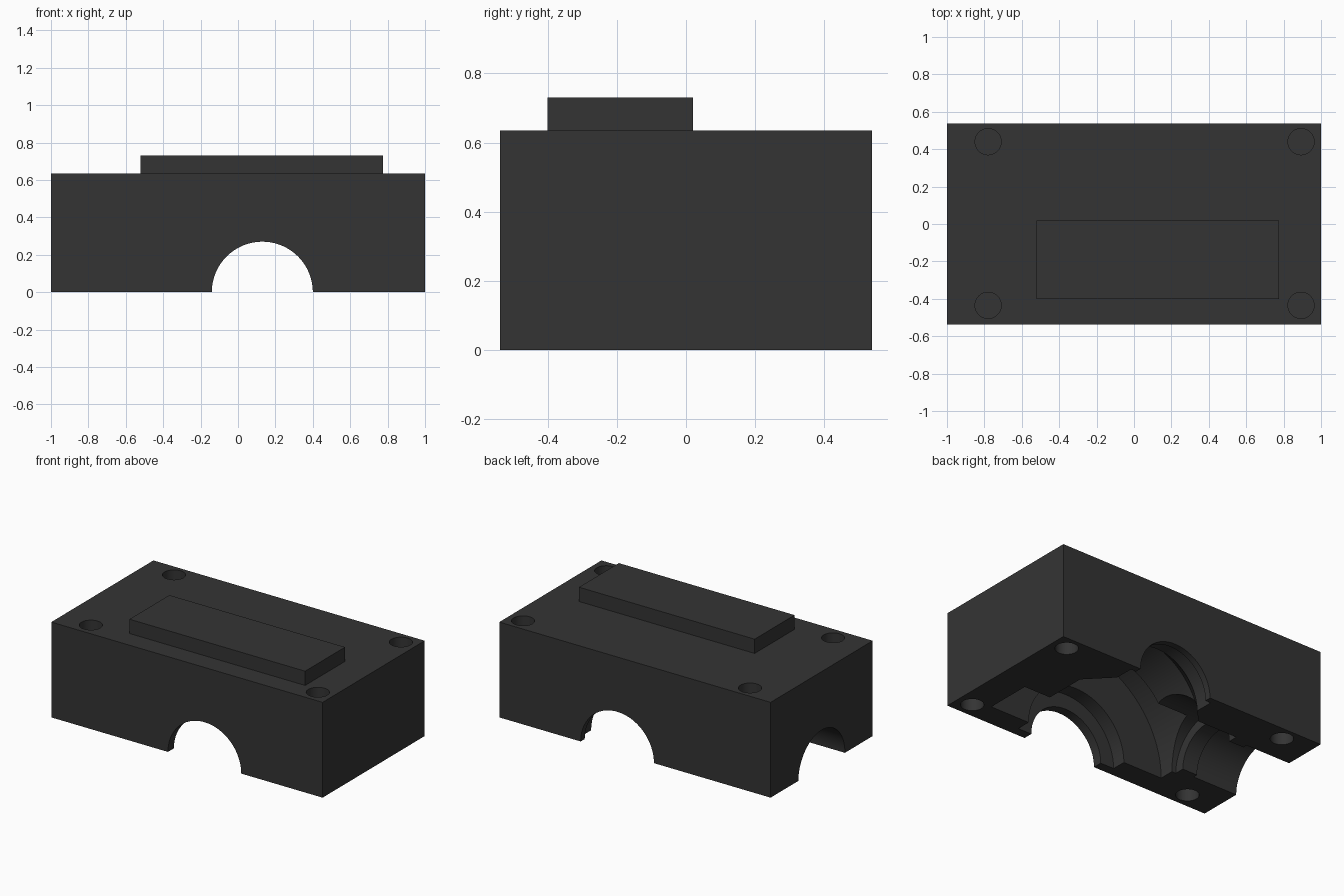
import bpy, bmesh, math
from mathutils import Matrix

if "Cube" in bpy.data.objects:
    bpy.data.objects.remove(bpy.data.objects["Cube"])

SEGMENTS = 96

dark = bpy.data.materials.new("dark_grey")
dark.diffuse_color = (0.034, 0.034, 0.034, 1)
dark.use_nodes = True
dark.node_tree.nodes["Principled BSDF"].inputs["Base Color"].default_value = dark.diffuse_color


def add_object(name, bm):
    bmesh.ops.recalc_face_normals(bm, faces=bm.faces)
    mesh = bpy.data.meshes.new(name)
    bm.to_mesh(mesh)
    bm.free()
    mesh.materials.append(dark)
    obj = bpy.data.objects.new(name, mesh)
    bpy.context.collection.objects.link(obj)
    return obj


def box(name, x0, x1, y0, y1, z0, z1):
    bm = bmesh.new()
    bmesh.ops.create_cube(bm, size=1)
    for v in bm.verts:
        v.co = ((x0 + x1) / 2 + v.co.x * (x1 - x0),
                (y0 + y1) / 2 + v.co.y * (y1 - y0),
                (z0 + z1) / 2 + v.co.z * (z1 - z0))
    return add_object(name, bm)


def lathe(name, profile, matrix):
    """Closed solid turned around local z from (position, radius) pairs."""
    bm = bmesh.new()
    rings = []
    for h, r in profile:
        rings.append([bm.verts.new((r * math.cos(2 * math.pi * i / SEGMENTS),
                                    r * math.sin(2 * math.pi * i / SEGMENTS), h))
                      for i in range(SEGMENTS)])
    for a, b in zip(rings, rings[1:]):
        for i in range(SEGMENTS):
            j = (i + 1) % SEGMENTS
            bm.faces.new((a[i], a[j], b[j], b[i]))
    bm.faces.new(rings[0])
    bm.faces.new(rings[-1])
    bm.transform(matrix)
    return add_object(name, bm)


def combine(target, other, operation):
    mod = target.modifiers.new(operation.lower(), 'BOOLEAN')
    mod.object = other
    mod.operation = operation
    mod.solver = 'EXACT'
    bpy.context.view_layer.objects.active = target
    bpy.ops.object.modifier_apply(modifier=mod.name)
    bpy.data.objects.remove(other)


# Housing block with the raised pad above the wheel chamber
housing = box("gearbox_housing", -1, 1, -0.5375, 0.5375, 0, 0.635)
combine(housing, box("pad", -0.52, 0.775, -0.40, 0.02, 0.5, 0.73), 'UNION')

# Main shaft bore along y: front bearing seat, wheel chamber, cone, rear seat
main_profile = [(-0.70, 0.27), (-0.475, 0.27), (-0.475, 0.37), (-0.38, 0.37),
                (-0.38, 0.66), (-0.07, 0.66), (-0.07, 0.465), (0.21, 0.465),
                (0.37, 0.31), (0.495, 0.31), (0.495, 0.27), (0.70, 0.27)]
along_y = Matrix.Translation((0.13, 0, 0)) @ Matrix.Rotation(-math.pi / 2, 4, 'X')
combine(housing, lathe("main_bore", main_profile, along_y), 'DIFFERENCE')

# Pinion shaft bore along x, open on the left side
side_profile = [(-1.2, 0.245), (-0.67, 0.245), (-0.67, 0.215), (-0.56, 0.215),
                (-0.56, 0.28), (0.0, 0.28)]
along_x = Matrix.Rotation(math.pi / 2, 4, 'Y')
combine(housing, lathe("side_bore", side_profile, along_x), 'DIFFERENCE')

# Blind bolt holes at the corners, from the top and from the bottom
for x in (-0.78, 0.893):
    for y in (-0.435, 0.44):
        for z0, z1 in ((-0.1, 0.29), (0.34, 0.8)):
            hole = lathe("bolt_hole", [(z0, 0.07), (z1, 0.07)],
                         Matrix.Translation((x, y, 0)))
            combine(housing, hole, 'DIFFERENCE')

# Smooth bores with crisp machined edges
bpy.ops.object.select_all(action='DESELECT')
housing.select_set(True)
bpy.context.view_layer.objects.active = housing
bpy.ops.object.shade_smooth_by_angle(angle=math.radians(25))
